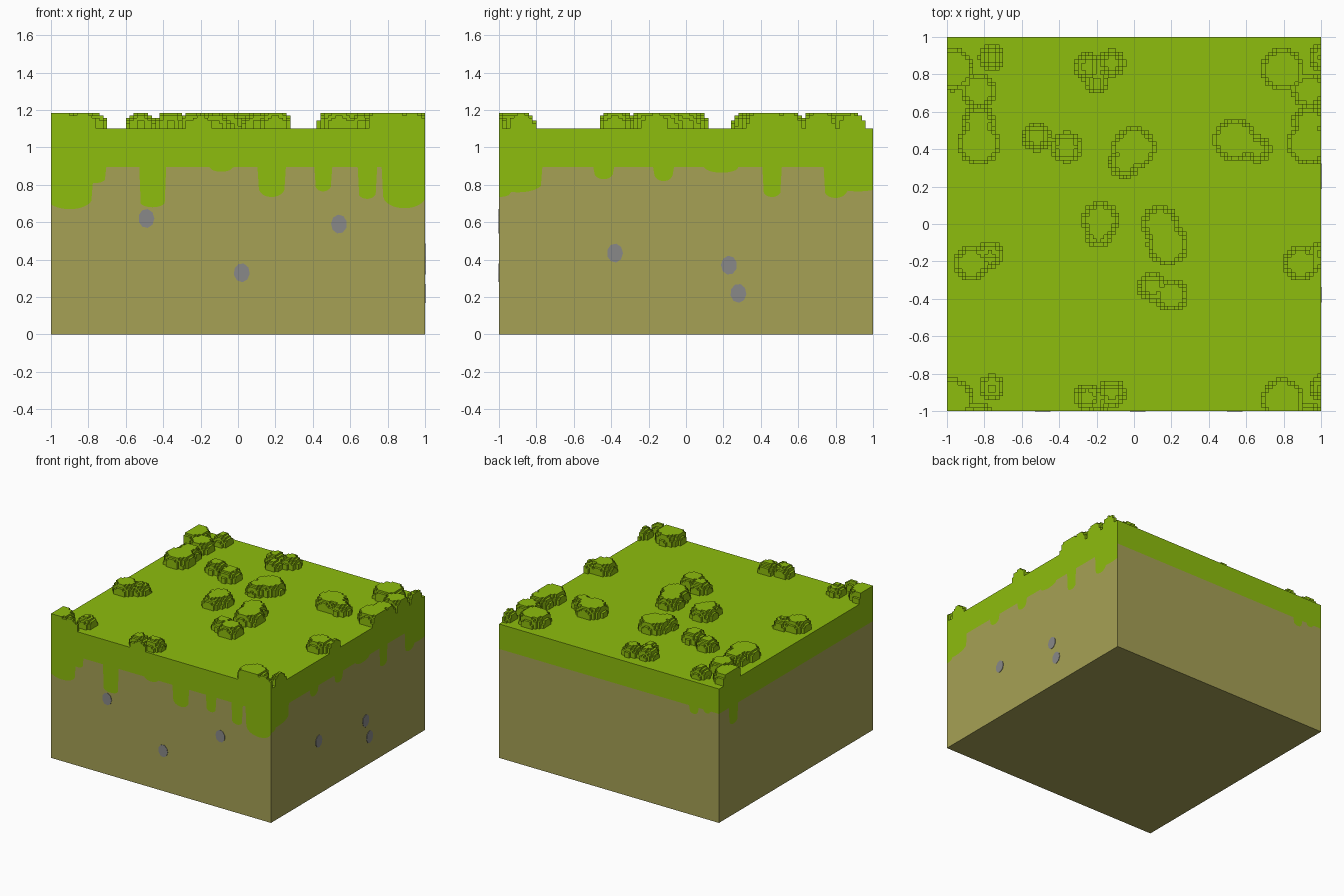
import bpy, bmesh, math
from mathutils import Vector

if "Cube" in bpy.data.objects:
    bpy.data.objects.remove(bpy.data.objects["Cube"])


def material(name, rgb):
    m = bpy.data.materials.new(name)
    m.use_nodes = True
    m.diffuse_color = (*rgb, 1)
    m.node_tree.nodes["Principled BSDF"].inputs["Base Color"].default_value = (*rgb, 1)
    return m


GRASS = material("grass green", (0.27, 0.51, 0.004))
DIRT = material("dry dirt", (0.38, 0.355, 0.09))
STONE = material("grey stone", (0.25, 0.25, 0.25))

TOP, BAND = 1.1, 0.895      # lawn height, lower edge of the grass band
CELL, STEP, CAP = 0.02, 0.0142, 6
TILE = 1.765                # the tufts repeat at this distance


def finish(name, bm, mats):
    bmesh.ops.remove_doubles(bm, verts=bm.verts, dist=1e-5)
    me = bpy.data.meshes.new(name)
    bm.to_mesh(me)
    bm.free()
    for m in mats:
        me.materials.append(m)
    ob = bpy.data.objects.new(name, me)
    bpy.context.collection.objects.link(ob)
    return ob


def face(bm, pts, mat=0):
    f = bm.faces.new([bm.verts.new(p) for p in pts])
    f.material_index = mat


# Each side: a function from (distance along the wall, height, offset) to a point
SIDES = {
    "front": lambda u, z, o=0: Vector((u, -1 - o, z)),
    "right": lambda u, z, o=0: Vector((1 + o, u, z)),
    "back": lambda u, z, o=0: Vector((-u, 1 + o, z)),
    "left": lambda u, z, o=0: Vector((-1 - o, -u, z)),
}

# Grass drips: centre, half width, lowest height, rounding of the tip
DRIPS = {
    "front": [(-0.9, 0.12, 0.67, 0.06), (-0.76, 0.055, 0.81, 0.03),
              (-0.457, 0.067, 0.68, 0.03), (-0.09, 0.06, 0.87, 0.025),
              (0.18, 0.07, 0.735, 0.05), (0.455, 0.045, 0.765, 0.04),
              (0.69, 0.05, 0.725, 0.04), (0.89, 0.115, 0.675, 0.07)],
    "right": [(-1.0, 0.06, 0.735, 0.02), (-0.9, 0.13, 0.76, 0.05),
              (-0.44, 0.052, 0.83, 0.04), (-0.12, 0.05, 0.82, 0.04),
              (0.19, 0.09, 0.865, 0.03), (0.46, 0.05, 0.735, 0.04),
              (0.8, 0.06, 0.73, 0.04), (0.92, 0.12, 0.765, 0.03)],
    "back": [(0.77, 0.04, 0.835, 0.03), (0.89, 0.03, 0.87, 0.02)],
    "left": [(-0.81, 0.055, 0.745, 0.04)],
}

# Stones: place along the wall and height
STONES = {
    "front": [(-0.49, 0.62), (0.54, 0.59), (0.02, 0.33)],
    "right": [(-0.38, 0.435), (0.23, 0.37), (0.28, 0.22)],
}


def grass_edge(side, u):
    z = BAND
    for c, w, low, r in DRIPS[side]:
        t = abs(u - c) / w
        if t <= 1:
            z = min(z, low + r * (1 - math.sqrt(1 - t * t)))
    return z


# Soil block with grass band and drips cut into its walls
bm = bmesh.new()
N = 250
for side, at in SIDES.items():
    for i in range(N):
        a, b = -1 + 2 * i / N, -1 + 2 * (i + 1) / N
        za, zb = grass_edge(side, a), grass_edge(side, b)
        face(bm, [at(a, 0), at(b, 0), at(b, zb), at(a, za)], 1)
        face(bm, [at(a, za), at(b, zb), at(b, TOP), at(a, TOP)], 0)
for z, order, mat in ((TOP, 1, 0), (0, -1, 1)):
    face(bm, [(x, y, z) for x, y in ((-1, -1), (1, -1), (1, 1), (-1, 1))[::order]], mat)
finish("soil_block", bm, [GRASS, DIRT])

# Stepped grass tufts: x, y, radius
TUFTS = [
    (-0.97, 0.825, 0.115), (-0.76, 0.89, 0.07), (-0.83, 0.715, 0.095),
    (-0.83, 0.545, 0.09), (-0.83, 0.43, 0.115), (-0.87, -0.21, 0.095),
    (-0.77, -0.165, 0.07), (-0.245, 0.84, 0.075), (-0.12, 0.86, 0.075),
    (-0.2, 0.755, 0.06), (-0.52, 0.465, 0.08), (-0.36, 0.41, 0.085),
    (0, 0.405, 0.115), (-0.05, 0.33, 0.085), (0.54, 0.45, 0.115),
    (0.66, 0.4, 0.075), (-0.18, 0.02, 0.1), (-0.19, -0.045, 0.08),
    (0.14, 0, 0.1), (0.18, -0.11, 0.11), (0.1, -0.335, 0.08), (0.2, -0.38, 0.09),
]
COUNT = round(2 / CELL)
levels = {}
for tx, ty, r in TUFTS:
    for cx in (tx, tx + TILE):
        for cy in (ty, ty - TILE):
            for i in range(COUNT):
                x = -1 + (i + 0.5) * CELL - cx
                if abs(x) > r:
                    continue
                for j in range(COUNT):
                    d2 = x * x + (-1 + (j + 0.5) * CELL - cy) ** 2
                    if d2 < r * r:
                        h = 0.012 + math.sqrt(r * r - d2)
                        k = min(CAP, round(h / STEP))
                        levels[i, j] = max(levels.get((i, j), 0), k)

bm = bmesh.new()
for (i, j), k in levels.items():
    x0, y0 = -1 + i * CELL, -1 + j * CELL
    x1, y1 = x0 + CELL, y0 + CELL
    z = TOP + k * STEP
    face(bm, [(x0, y0, z), (x1, y0, z), (x1, y1, z), (x0, y1, z)])
    walls = (((i - 1, j), (x0, y1), (x0, y0)), ((i + 1, j), (x1, y0), (x1, y1)),
             ((i, j - 1), (x0, y0), (x1, y0)), ((i, j + 1), (x1, y1), (x0, y1)))
    for near, p, q in walls:
        for s in range(levels.get(near, 0), k):
            lo, hi = TOP + s * STEP, TOP + (s + 1) * STEP
            face(bm, [(*p, lo), (*q, lo), (*q, hi), (*p, hi)])
finish("grass_tufts", bm, [GRASS])

# Stones set flush in the dirt walls as thin plates
bm = bmesh.new()
for side, places in STONES.items():
    at = SIDES[side]
    for n, (u, z) in enumerate(places):
        ring = []
        for k in range(9):
            a = math.tau * k / 9 + n
            ring.append((u + 0.043 * math.cos(a), z + 0.051 * math.sin(a)))
        face(bm, [at(p, q, 0.003) for p, q in ring])
        for (p, q), (s, t) in zip(ring, ring[1:] + ring[:1]):
            face(bm, [at(p, q), at(s, t), at(s, t, 0.003), at(p, q, 0.003)])
finish("wall_stones", bm, [STONE])
